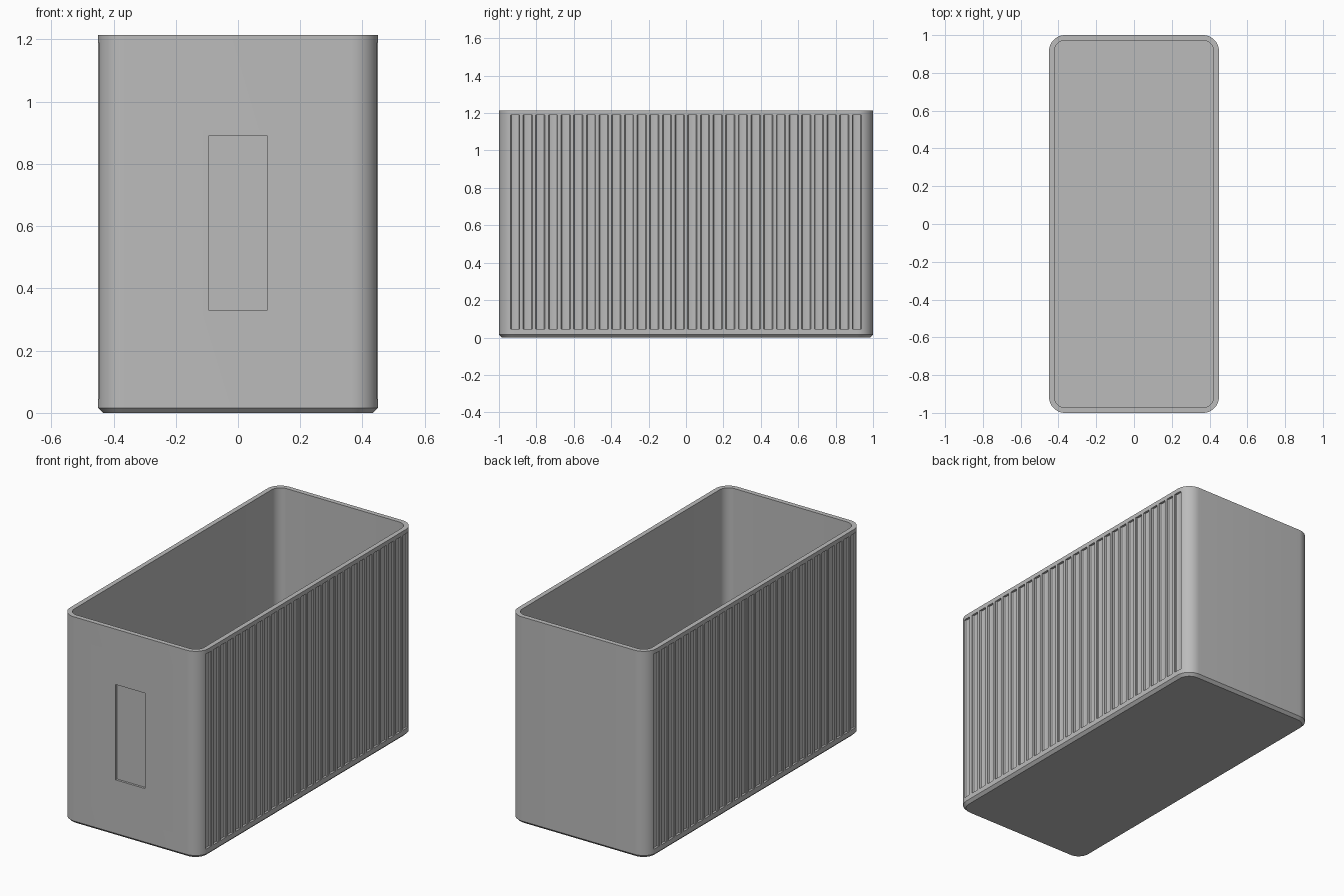
import bpy, bmesh, math

if "Cube" in bpy.data.objects:
    bpy.data.objects.remove(bpy.data.objects["Cube"])

HALF_X, HALF_Y, HEIGHT = 0.45, 1.0, 1.215
RADIUS, WALL, FLOOR, CHAMFER = 0.085, 0.028, 0.03, 0.016
GROOVES, PITCH, GROOVE_W, DEPTH = 28, 0.0677, 0.05, 0.013
GROOVE_LOW, GROOVE_HIGH = 0.045, 1.19

grey = bpy.data.materials.new("grey plastic")
grey.use_nodes = True
colour = (0.5, 0.5, 0.5, 1)
grey.diffuse_color = colour
grey.node_tree.nodes["Principled BSDF"].inputs["Base Color"].default_value = colour


def ring(bm, inset, z, steps=12):
    """Rounded rectangle of vertices, inset from the outer outline."""
    r = RADIUS - inset
    verts = []
    for quarter, (sx, sy) in enumerate([(1, 1), (-1, 1), (-1, -1), (1, -1)]):
        for i in range(steps + 1):
            a = math.pi / 2 * (quarter + i / steps)
            verts.append(bm.verts.new((sx * (HALF_X - RADIUS) + r * math.cos(a),
                                       sy * (HALF_Y - RADIUS) + r * math.sin(a), z)))
    return verts


def prism(bm, outline, extrude):
    """Closed prism from an outline of points and an extrusion vector."""
    face = bm.faces.new([bm.verts.new(p) for p in outline])
    out = bmesh.ops.extrude_face_region(bm, geom=[face])
    moved = [v for v in out["geom"] if isinstance(v, bmesh.types.BMVert)]
    bmesh.ops.translate(bm, verts=moved, vec=extrude)


def finish(bm, name):
    bmesh.ops.recalc_face_normals(bm, faces=bm.faces)
    mesh = bpy.data.meshes.new(name)
    bm.to_mesh(mesh)
    bm.free()
    mesh.materials.append(grey)
    obj = bpy.data.objects.new(name, mesh)
    bpy.context.collection.objects.link(obj)
    return obj


# Open bin: chamfered foot, outer wall, rim, inner wall and floor
bm = bmesh.new()
rings = [ring(bm, inset, z) for inset, z in [
    (CHAMFER, 0), (0, CHAMFER), (0, HEIGHT), (WALL, HEIGHT), (WALL, FLOOR)]]
for low, high in zip(rings, rings[1:]):
    for i in range(len(low)):
        j = (i + 1) % len(low)
        bm.faces.new((low[i], low[j], high[j], high[i]))
bm.faces.new(rings[0])
bm.faces.new(rings[-1])
bin_body = finish(bm, "bin_body")

# Cutters: soft-cornered vertical grooves on both long sides
bm = bmesh.new()
for side in (-1, 1):
    for n in range(GROOVES):
        y = (n - (GROOVES - 1) / 2) * PITCH
        h, floor_x = GROOVE_W / 2, HALF_X - DEPTH
        profile = [(HALF_X + 0.05, -h), (floor_x + 0.008, -h), (floor_x + 0.002, -h * 0.8),
                   (floor_x, -h * 0.5), (floor_x, h * 0.5), (floor_x + 0.002, h * 0.8),
                   (floor_x + 0.008, h), (HALF_X + 0.05, h)]
        prism(bm, [(side * px, y + py, GROOVE_LOW) for px, py in profile],
              (0, 0, GROOVE_HIGH - GROOVE_LOW))

# Cutter: label recess on the front
prism(bm, [(x, -HALF_Y + DEPTH, z) for x, z in
           [(-0.095, 0.33), (0.095, 0.33), (0.095, 0.89), (-0.095, 0.89)]], (0, -0.1, 0))
cutter = finish(bm, "recess_cutter")
cutter.hide_render = True

cut = bin_body.modifiers.new("recesses", "BOOLEAN")
cut.operation = "DIFFERENCE"
cut.solver = "EXACT"
cut.object = cutter
bpy.ops.object.select_all(action="DESELECT")
bpy.context.view_layer.objects.active = bin_body
bin_body.select_set(True)
bpy.ops.object.modifier_apply(modifier=cut.name)
bpy.data.objects.remove(cutter)
bpy.ops.object.shade_smooth_by_angle(angle=math.radians(30))
